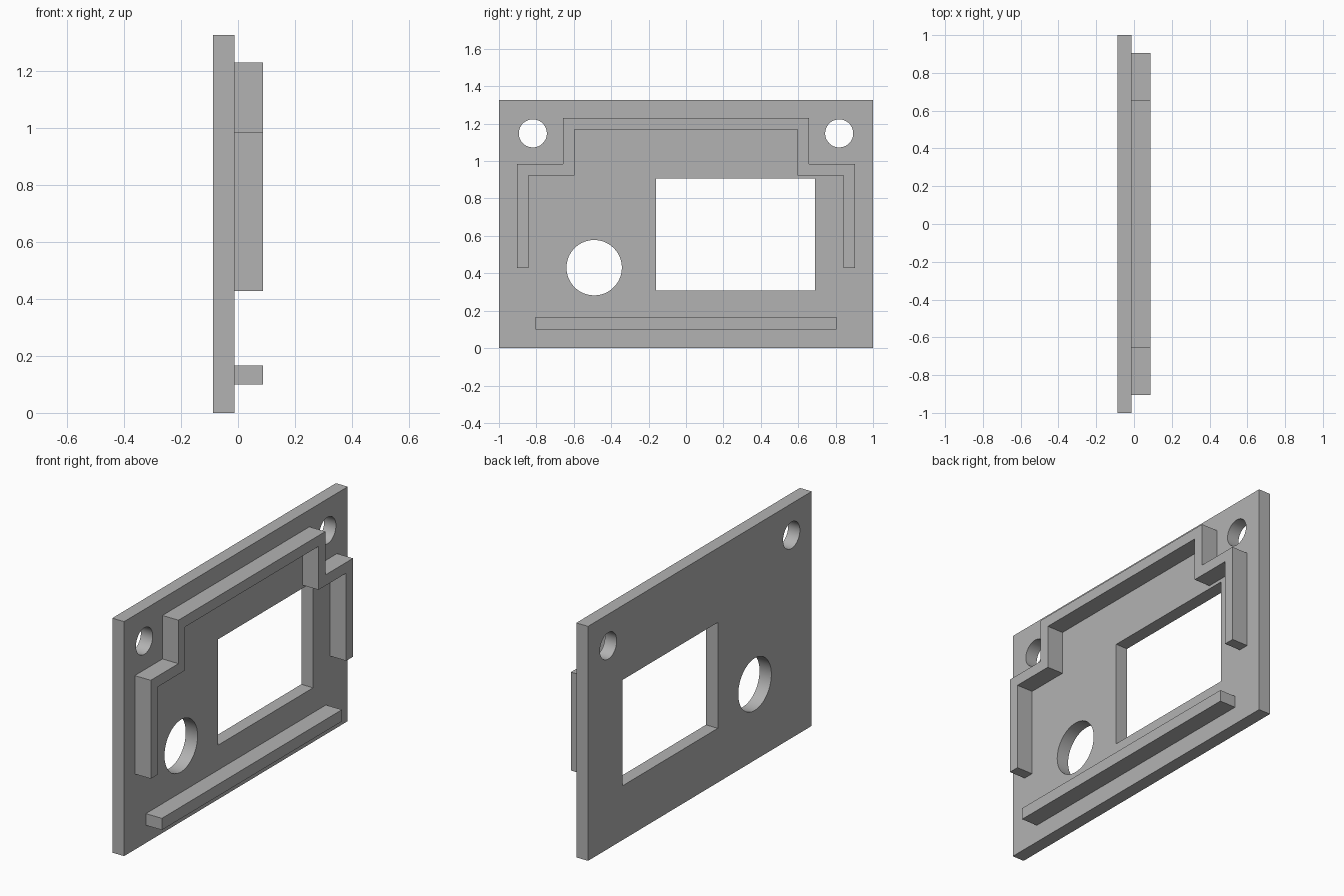
import bpy
import bmesh
from math import cos, sin, tau

cube = bpy.data.objects.get("Cube")
if cube:
    bpy.data.objects.remove(cube, do_unlink=True)

# Plain grey for the whole panel
grey = bpy.data.materials.new("plain grey")
grey.use_nodes = True
colour = (0.45, 0.45, 0.45, 1)
grey.diffuse_color = colour
grey.node_tree.nodes["Principled BSDF"].inputs["Base Color"].default_value = colour

BACK, FACE, RIDGE = -0.087, -0.013, 0.087


def rect(y0, y1, z0, z1):
    return [(y0, z0), (y1, z0), (y1, z1), (y0, z1)]


def circle(y, z, r, n=64):
    return [(y + r * cos(tau * i / n), z + r * sin(tau * i / n)) for i in range(n)]


def extruded(name, x0, x1, outline, holes=()):
    """Fill a y-z outline with holes and extrude it from x0 to x1."""
    bm = bmesh.new()
    edges = []
    for loop in [outline, *holes]:
        verts = [bm.verts.new((x0, y, z)) for y, z in loop]
        edges += [bm.edges.new((a, b)) for a, b in zip(verts, verts[1:] + verts[:1])]
    bmesh.ops.triangle_fill(bm, edges=edges, use_beauty=True, normal=(1, 0, 0))
    top = bmesh.ops.extrude_face_region(bm, geom=bm.faces[:], use_keep_orig=True)
    moved = [g for g in top["geom"] if isinstance(g, bmesh.types.BMVert)]
    bmesh.ops.translate(bm, verts=moved, vec=(x1 - x0, 0, 0))
    bmesh.ops.recalc_face_normals(bm, faces=bm.faces[:])
    mesh = bpy.data.meshes.new(name)
    bm.to_mesh(mesh)
    bm.free()
    mesh.materials.append(grey)
    obj = bpy.data.objects.new(name, mesh)
    bpy.context.collection.objects.link(obj)
    bpy.ops.object.select_all(action="DESELECT")
    obj.select_set(True)
    bpy.context.view_layer.objects.active = obj
    bpy.ops.object.shade_smooth_by_angle()
    return obj


# Panel with a window, a round opening and two mounting holes
extruded("panel", BACK, FACE, rect(-1, 1, 0, 1.327), [
    rect(-0.16, 0.69, 0.307, 0.906),
    circle(-0.491, 0.43, 0.148),
    circle(-0.819, 1.148, 0.075),
    circle(0.819, 1.148, 0.075),
])

# Stepped ridge: the left half of a wall, mirrored to the right
wall = 0.061
outer = [(0.904, 0.428), (0.904, 0.985), (0.657, 0.985), (0.657, 1.231)]
inner = [(y - wall, z - (wall if i else 0)) for i, (y, z) in enumerate(outer)]
half = outer + [(-y, z) for y, z in reversed(outer)]
half_inner = inner + [(-y, z) for y, z in reversed(inner)]
extruded("stepped_ridge", FACE, RIDGE, half + half_inner[::-1])

# Straight ridge along the bottom
extruded("bottom_ridge", FACE, RIDGE, rect(-0.805, 0.805, 0.1, 0.166))
